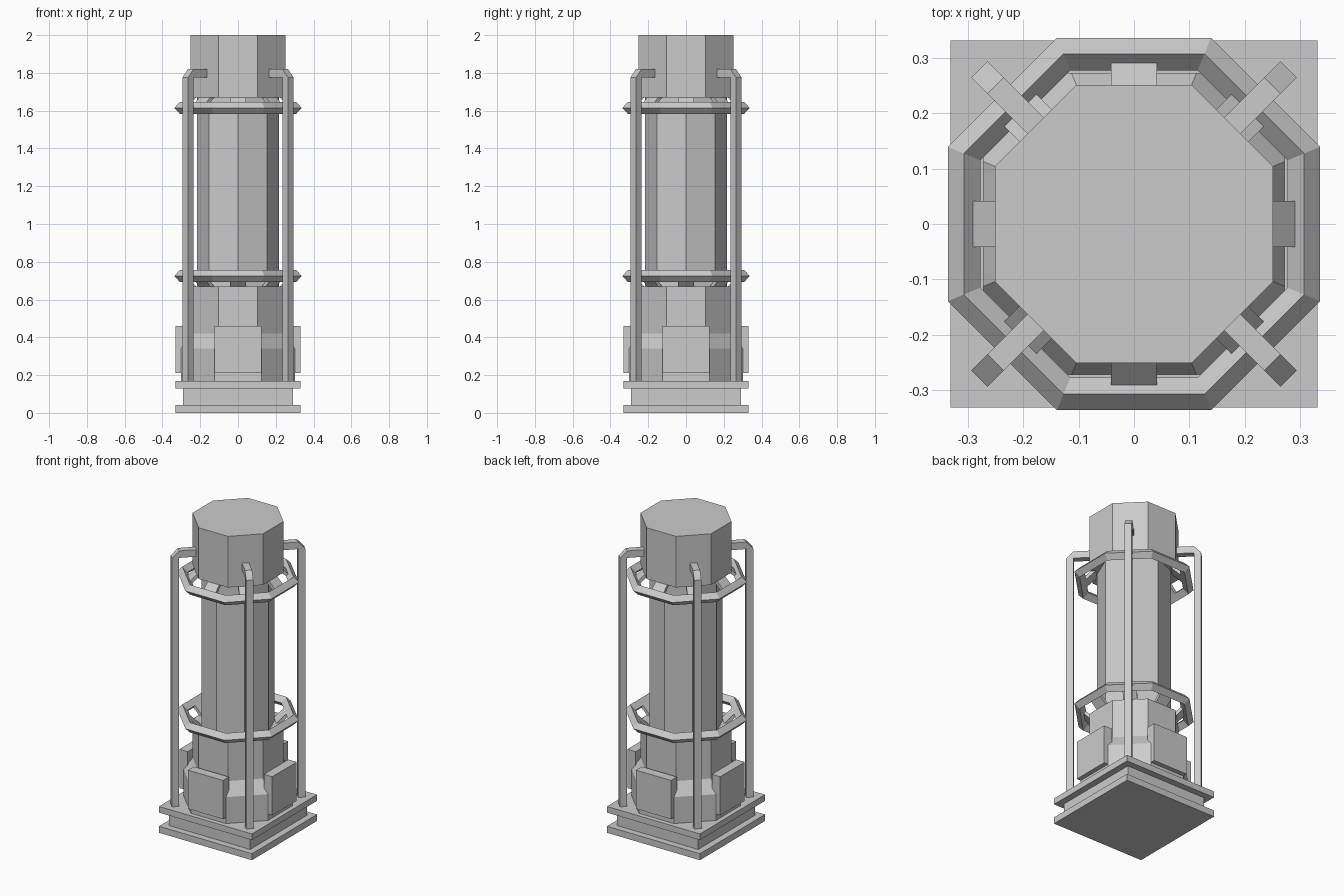
import bpy, math
from mathutils import Matrix, Vector

if "Cube" in bpy.data.objects:
    bpy.data.objects.remove(bpy.data.objects["Cube"])

STEP = math.pi / 4


def make(name, verts, faces):
    me = bpy.data.meshes.new(name)
    me.from_pydata([tuple(v) for v in verts], [], faces)
    me.update()
    ob = bpy.data.objects.new(name, me)
    bpy.context.collection.objects.link(ob)
    return ob


def oct_ring(radius, z, offset):
    return [(radius * math.cos(i * STEP + offset), radius * math.sin(i * STEP + offset), z)
            for i in range(8)]


def lathe8(name, profile, closed=False, offset=STEP / 2):
    """Eight-sided solid from (radius to corner, z) profile; closed makes a hoop."""
    verts, faces = [], []
    n = len(profile)
    for r, z in profile:
        verts += oct_ring(r, z, offset)
    for k in range(n if closed else n - 1):
        a, b = k * 8, (k + 1) % n * 8
        faces += [(a + i, a + (i + 1) % 8, b + (i + 1) % 8, b + i) for i in range(8)]
    if not closed:
        faces += [tuple(reversed(range(8))), tuple(range((n - 1) * 8, n * 8))]
    return make(name, verts, faces)


def radial(name, profile, width, angle):
    """Extrude an (r, z) outline sideways and turn it around the z axis."""
    rot = Matrix.Rotation(angle, 3, 'Z')
    n = len(profile)
    verts = [rot @ Vector((r, s * width / 2, z)) for s in (-1, 1) for r, z in profile]
    faces = [tuple(range(n)), tuple(reversed(range(n, 2 * n)))]
    faces += [(i, i + n, (i + 1) % n + n, (i + 1) % n) for i in range(n)]
    return make(name, verts, faces)


def slab(name, half, z0, z1):
    bpy.ops.mesh.primitive_cube_add(size=1, location=(0, 0, (z0 + z1) / 2))
    ob = bpy.context.object
    ob.name = name
    ob.scale = (2 * half, 2 * half, z1 - z0)


def corner(apothem):
    return apothem / math.cos(STEP / 2)


# Square stepped base
slab("base_bottom_plate", 0.332, 0, 0.042)
slab("base_core", 0.29, 0.042, 0.13)
slab("base_top_plate", 0.332, 0.13, 0.17)

# Lower housing, column and cap
lathe8("lower_housing", [(corner(0.302), 0.17), (corner(0.302), 0.34),
                         (corner(0.252), 0.42), (corner(0.252), 0.67)])
lathe8("column", [(0.217, 0.66), (0.217, 1.68)], offset=0)
lathe8("cap", [(corner(0.252), 1.67), (corner(0.252), 2.0)])

# Side panels on the housing
for i in range(4):
    radial("side_panel", [(0.272, 0.21), (0.332, 0.21), (0.332, 0.46), (0.272, 0.46)],
           0.25, i * math.pi / 2)

# Diamond-section hoops with eight slanted tabs each
for label, zc, up in (("lower", 0.725, -1), ("upper", 1.615, 1)):
    lathe8(label + "_hoop", [(corner(0.337), zc), (corner(0.308), zc + 0.032),
                             (corner(0.278), zc), (corner(0.308), zc - 0.032)], closed=True)
    tab = [(0.20, zc + up * 0.09), (0.215, zc + up * 0.09),
           (0.292, zc + up * 0.013), (0.278, zc), (0.20, zc + up * 0.075)]
    for i in range(8):
        radial(label + "_hoop_tab", tab, 0.083, i * STEP)

# Bent corner rods
rod = [(0.24, 1.82), (0.354, 1.82), (0.396, 1.775), (0.396, 0.16),
       (0.354, 0.16), (0.354, 1.775), (0.24, 1.775)]
for i in range(4):
    radial("corner_rod", rod, 0.042, STEP + i * math.pi / 2)

# Consistent outward normals
import bmesh
for ob in bpy.context.collection.objects:
    bm = bmesh.new()
    bm.from_mesh(ob.data)
    bmesh.ops.recalc_face_normals(bm, faces=bm.faces)
    bm.to_mesh(ob.data)
    bm.free()
